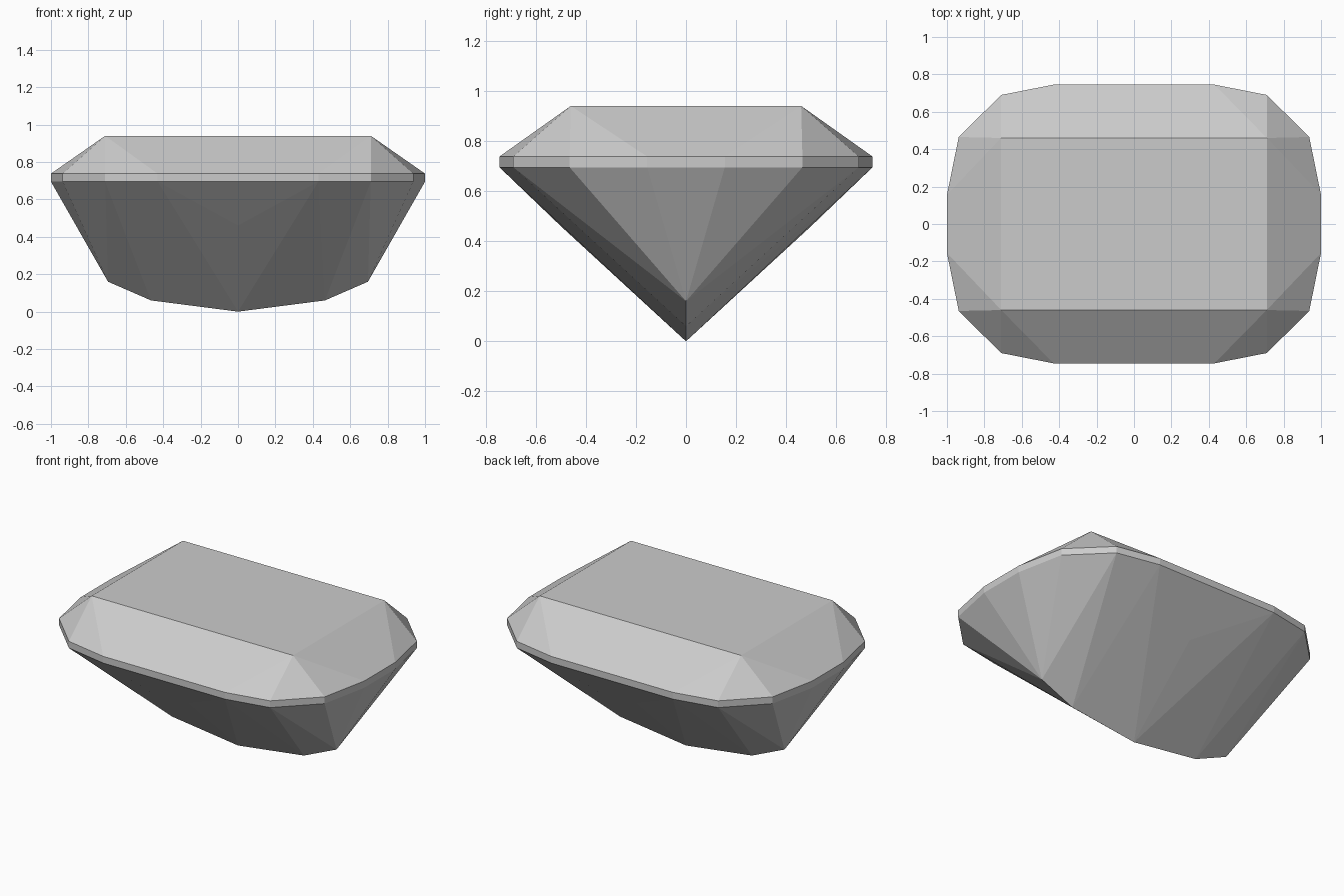
import bpy
import bmesh

cube = bpy.data.objects.get("Cube")
if cube:
    bpy.data.objects.remove(cube, do_unlink=True)

# Pale stone material
stone = bpy.data.materials.new("pale_grey_stone")
stone.use_nodes = True
colour = (0.6, 0.6, 0.6, 1)
stone.diffuse_color = colour
stone.node_tree.nodes["Principled BSDF"].inputs["Base Color"].default_value = colour

# Quarter outlines, mirrored in x and y
girdle = [(1, 0.155), (0.937, 0.465), (0.71, 0.69), (0.43, 0.745)]
girdle_low, girdle_high, table_z = 0.695, 0.738, 0.94
corners = []
for sx in (-1, 1):
    for sy in (-1, 1):
        # Rounded girdle band
        for x, y in girdle:
            corners += [(sx * x, sy * y, z) for z in (girdle_low, girdle_high)]
        # Flat table on top
        corners.append((sx * 0.71, sy * 0.46, table_z))
    # Keel stepping down to the lowest point
    corners += [(sx * 0.695, 0, 0.16), (sx * 0.465, 0, 0.06)]
    # Facet point in the middle of each long side
    corners.append((0, sx * 0.5, 0.46))
corners.append((0, 0, 0))

# The cut stone is the convex body around all facet corners
bm = bmesh.new()
for co in corners:
    bm.verts.new(co)
bmesh.ops.convex_hull(bm, input=bm.verts[:])
bmesh.ops.dissolve_limit(bm, angle_limit=0.005, verts=bm.verts[:], edges=bm.edges[:])
bmesh.ops.recalc_face_normals(bm, faces=bm.faces[:])
mesh = bpy.data.meshes.new("gemstone")
bm.to_mesh(mesh)
bm.free()
mesh.materials.append(stone)
gem = bpy.data.objects.new("gemstone", mesh)
bpy.context.scene.collection.objects.link(gem)
